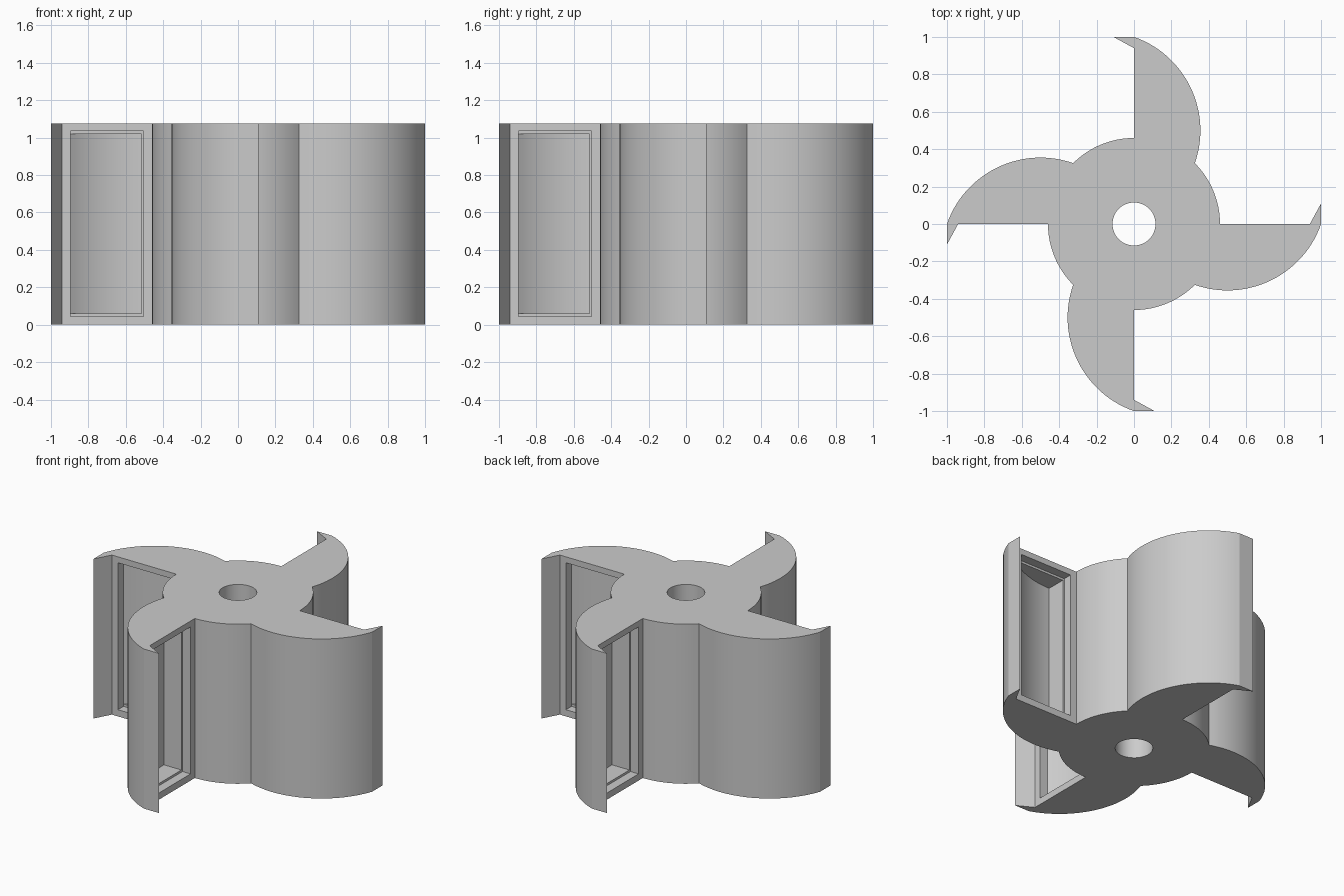
import bpy, bmesh
from math import cos, sin, pi, radians, atan2, hypot
from mathutils import Matrix

if "Cube" in bpy.data.objects:
    bpy.data.objects.remove(bpy.data.objects["Cube"])

HEIGHT = 1.075
HUB_R = 0.46


def arc(cx, cy, r, a0, a1, n):
    return [(cx + r * cos(a0 + (a1 - a0) * i / n),
             cy + r * sin(a0 + (a1 - a0) * i / n)) for i in range(n + 1)]


def turn(points, k):
    c, s = [(1, 0), (0, 1), (-1, 0), (0, -1)][k]
    return [(c * x - s * y, s * x + c * y) for x, y in points]


def prism(name, points, z0, z1):
    bm = bmesh.new()
    face = bm.faces.new([bm.verts.new((x, y, z0)) for x, y in points])
    top = bmesh.ops.extrude_face_region(bm, geom=[face])
    verts = [v for v in top["geom"] if isinstance(v, bmesh.types.BMVert)]
    bmesh.ops.translate(bm, verts=verts, vec=(0, 0, z1 - z0))
    bmesh.ops.recalc_face_normals(bm, faces=bm.faces)
    mesh = bpy.data.meshes.new(name)
    bm.to_mesh(mesh)
    bm.free()
    obj = bpy.data.objects.new(name, mesh)
    bpy.context.collection.objects.link(obj)
    return obj


def cut(target, cutter):
    cutter.hide_render = True
    mod = target.modifiers.new("cut", "BOOLEAN")
    mod.operation = "DIFFERENCE"
    mod.solver = "EXACT"
    mod.object = cutter
    bpy.context.view_layer.objects.active = target
    bpy.ops.object.modifier_apply(modifier=mod.name)
    bpy.data.objects.remove(cutter)


# One quarter of the outline: curved blade back, hooked lip, flat face, hub arc
cx, cy, r = -0.5, -0.175, 0.53
hub_corner = HUB_R * cos(pi / 4)
start = atan2(hub_corner - cy, -hub_corner - cx)
end = atan2(-cy, -1 - cx)
quarter = arc(cx, cy, r, start, end, 28)[1:-1]
quarter += [(-1, 0), (-1, -0.11), (-0.94, 0)]
quarter += arc(0, 0, HUB_R, pi, 1.25 * pi, 12)
outline = [p for k in range(4) for p in turn(quarter, k)]
rotor = prism("rotor", outline, 0, HEIGHT)

# Shaft hole
cut(rotor, prism("hole_cutter", arc(0, 0, 0.115, 0, 2 * pi, 48)[:-1], -0.1, HEIGHT + 0.1))

# Blade pockets: shallow rectangular recess, then a deeper cavity with a curved back
x_out, x_in = -0.895, -0.517
ledge, deep = 0.06, 0.19
w, h = x_in - x_out, deep - ledge
back_r = (w * w + h * h) / (2 * h)
back = arc(x_in, deep - back_r, back_r, pi / 2, atan2(ledge - deep + back_r, -w), 16)
recess = [(x_out, -0.03), (-0.505, -0.03), (-0.505, ledge), (x_out, ledge)]
cavity = [(x_out, -0.03), (x_in, -0.03)] + back
for k in range(4):
    cut(rotor, prism("recess_cutter", turn(recess, k), 0.045, 1.035))
    cut(rotor, prism("cavity_cutter", turn(cavity, k), 0.06, 1.02))

# Smooth curves, crisp edges
bpy.ops.object.select_all(action="DESELECT")
rotor.select_set(True)
bpy.context.view_layer.objects.active = rotor
bpy.ops.object.shade_smooth_by_angle(angle=radians(20))
